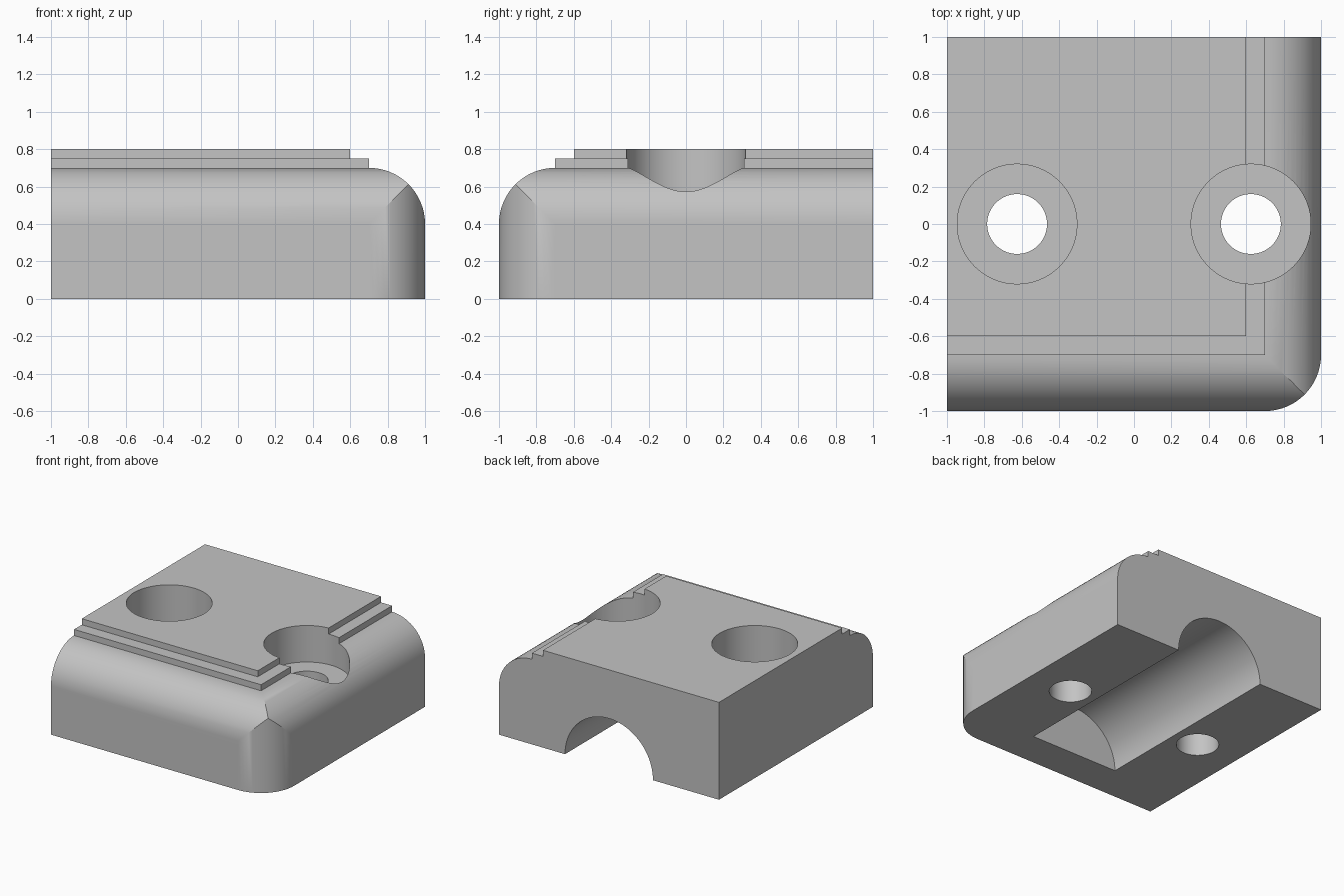
import bpy
import bmesh
from math import sin, cos, pi
from mathutils import Matrix, Vector

cube = bpy.data.objects.get("Cube")
if cube:
    bpy.data.objects.remove(cube, do_unlink=True)

grey = bpy.data.materials.new("plain grey")
grey.use_nodes = True
colour = (0.55, 0.55, 0.55, 1)
grey.diffuse_color = colour
grey.node_tree.nodes["Principled BSDF"].inputs["Base Color"].default_value = colour


def make_object(name, bm):
    bmesh.ops.recalc_face_normals(bm, faces=bm.faces)
    mesh = bpy.data.meshes.new(name)
    bm.to_mesh(mesh)
    bm.free()
    mesh.materials.append(grey)
    ob = bpy.data.objects.new(name, mesh)
    bpy.context.collection.objects.link(ob)
    return ob


def box(low, high):
    bm = bmesh.new()
    low, high = Vector(low), Vector(high)
    place = Matrix.Translation((low + high) / 2) @ Matrix.Diagonal((*(high - low), 1))
    bmesh.ops.create_cube(bm, size=1, matrix=place)
    return bm


def cylinder(name, radius, start, end):
    bm = bmesh.new()
    start, end = Vector(start), Vector(end)
    axis = end - start
    turn = axis.to_track_quat('Z', 'Y').to_matrix().to_4x4()
    bmesh.ops.create_cone(bm, cap_ends=True, segments=96, radius1=radius, radius2=radius,
                          depth=axis.length, matrix=Matrix.Translation((start + end) / 2) @ turn)
    return make_object(name, bm)


def round_edge(bm, centre, u, v, radius=0.3, steps=16):
    """Slice a box edge into a quarter cylinder lying between directions u and v."""
    for i in range(steps):
        a = (i + 0.5) / steps * pi / 2
        normal = u * cos(a) + v * sin(a)
        point = centre + normal * radius * cos(pi / 4 / steps)
        cut = bmesh.ops.bisect_plane(bm, geom=bm.verts[:] + bm.edges[:] + bm.faces[:], dist=1e-5,
                                     plane_co=point, plane_no=normal, clear_outer=True)
        rim = [e for e in cut["geom_cut"] if isinstance(e, bmesh.types.BMEdge) and e.is_boundary]
        bmesh.ops.holes_fill(bm, edges=rim, sides=0)


# Block with three rounded edges that meet in mitred creases at one corner
bm = box((-1, -1, 0), (1, 1, 0.7))
corner = Vector((0.7, -0.7, 0.4))
right, front, up = Vector((1, 0, 0)), Vector((0, -1, 0)), Vector((0, 0, 1))
for u, v in ((right, front), (front, up), (up, right)):
    round_edge(bm, corner, u, v)
block = make_object("clamp_block", bm)

# Two raised steps on top
lower = make_object("lower_step", box((-1, -0.7, 0.6), (0.7, 1, 0.75)))
upper = make_object("upper_step", box((-1, -0.6, 0.65), (0.6, 1, 0.8)))
tools = [(lower, 'UNION'), (upper, 'UNION')]

# Half-round channel underneath, open at the back
tools.append((cylinder("channel_cutter", 0.4, (0, -0.7, 0), (0, 1.2, 0)), 'DIFFERENCE'))

# Counterbored screw holes
for x in (-0.625, 0.625):
    tools.append((cylinder("bore_cutter", 0.32, (x, 0, 0.5), (x, 0, 1)), 'DIFFERENCE'))
    tools.append((cylinder("hole_cutter", 0.16, (x, 0, -0.2), (x, 0, 0.9)), 'DIFFERENCE'))

for tool, operation in tools:
    mod = block.modifiers.new(tool.name, 'BOOLEAN')
    mod.object = tool
    mod.operation = operation
    mod.solver = 'EXACT'

# Bake the cuts, then drop the helpers
bpy.ops.object.select_all(action='DESELECT')
block.select_set(True)
bpy.context.view_layer.objects.active = block
bpy.ops.object.convert(target='MESH')
for tool, operation in tools:
    bpy.data.objects.remove(tool, do_unlink=True)

# Smooth curves, flat faces kept flat
bpy.ops.object.shade_smooth_by_angle(angle=pi / 9)
weighted = block.modifiers.new("flat_faces", 'WEIGHTED_NORMAL')
weighted.keep_sharp = True
